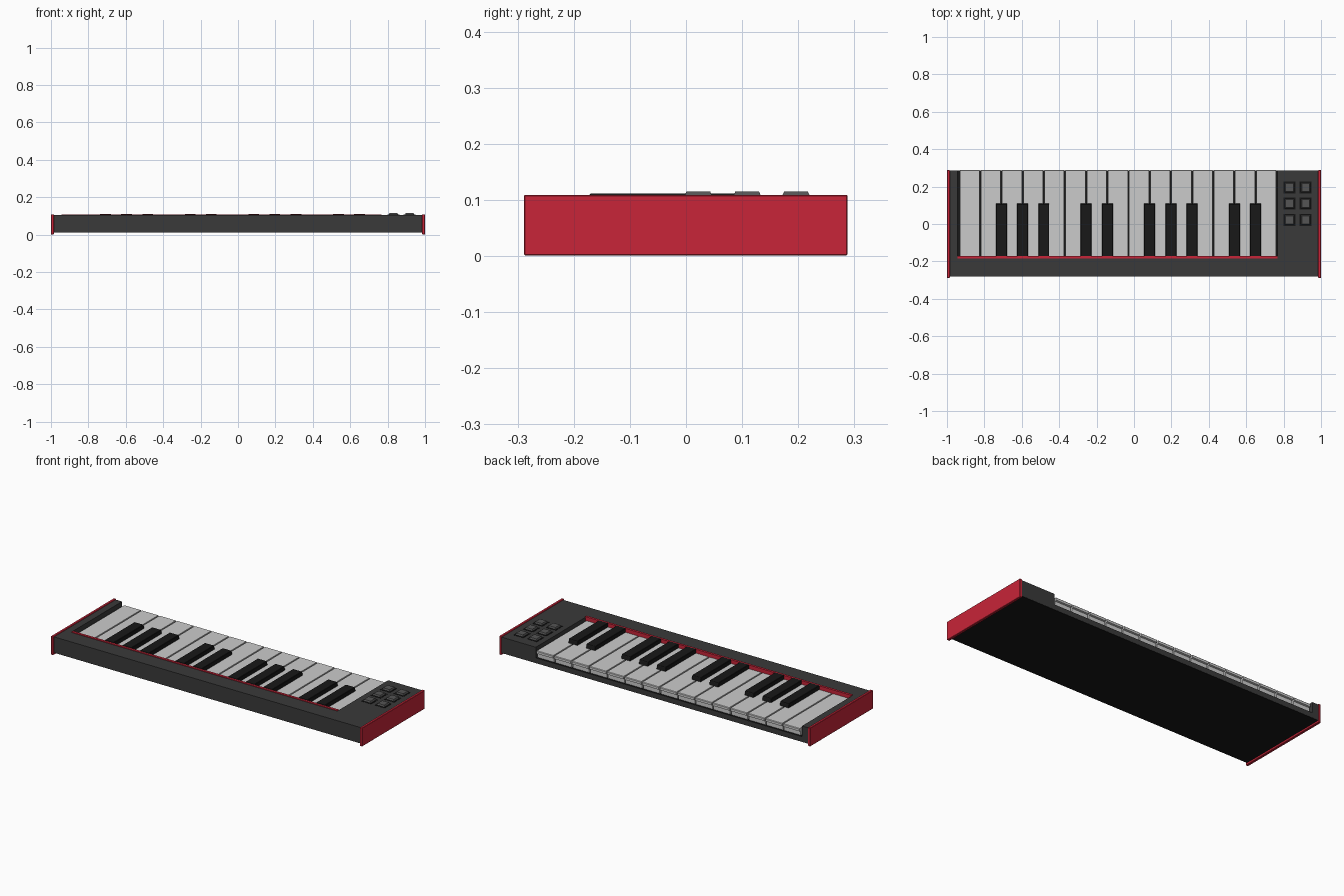
import bpy, bmesh

if "Cube" in bpy.data.objects:
    bpy.data.objects.remove(bpy.data.objects["Cube"])


def material(name, rgb):
    m = bpy.data.materials.new(name)
    m.diffuse_color = (*rgb, 1)
    m.use_nodes = True
    m.node_tree.nodes["Principled BSDF"].inputs["Base Color"].default_value = m.diffuse_color
    return m


RED = material("red", (0.58, 0.018, 0.04))
DARK = material("charcoal", (0.042, 0.042, 0.042))
BLACK = material("black", (0.009, 0.009, 0.009))
WHITE = material("key_white", (0.6, 0.6, 0.6))
PAD = material("pad_grey", (0.09, 0.09, 0.09))


def prism(name, points, axis, lo, hi, mat, bevel=0.0):
    """Extrude a 2D outline from lo to hi along x or z."""
    bm = bmesh.new()
    place = (lambda p: (lo, p[0], p[1])) if axis == 'x' else (lambda p: (p[0], p[1], lo))
    face = bm.faces.new([bm.verts.new(place(p)) for p in points])
    ext = bmesh.ops.extrude_face_region(bm, geom=[face])
    for v in ext["geom"]:
        if isinstance(v, bmesh.types.BMVert):
            v.co['xyz'.index(axis)] = hi
    bmesh.ops.recalc_face_normals(bm, faces=bm.faces)
    mesh = bpy.data.meshes.new(name)
    bm.to_mesh(mesh)
    bm.free()
    mesh.materials.append(mat)
    ob = bpy.data.objects.new(name, mesh)
    bpy.context.collection.objects.link(ob)
    if bevel:
        mod = ob.modifiers.new("bevel", 'BEVEL')
        mod.width, mod.segments = bevel, 1
    return ob


def box(name, x0, x1, y0, y1, z0, z1, mat, bevel=0.0):
    return prism(name, [(x0, y0), (x1, y0), (x1, y1), (x0, y1)], 'z', z0, z1, mat, bevel)


X0, PITCH, COUNT = -0.935, 0.1132, 15
X1 = X0 + PITCH * COUNT
KEY_BACK, KEY_FRONT = -0.172, 0.288

# Case: flat base and a U-shaped upper shell open along the +y side
box("case_base", -0.986, 0.986, -0.28, 0.284, 0.012, 0.043, BLACK)
base_skin = box("case_base_band", -0.987, 0.987, -0.281, 0.285, 0.013, 0.043, DARK)
shell = [(-0.986, -0.281), (0.986, -0.281), (0.986, 0.285), (X1 + 0.003, 0.285),
         (X1 + 0.003, -0.175), (X0 - 0.01, -0.175), (X0 - 0.01, 0.285), (-0.986, 0.285)]
prism("case_shell", shell, 'z', 0.043, 0.105, DARK)

# Red end panels
for name, s in (("left_end_panel", -1), ("right_end_panel", 1)):
    a, b = sorted((s * 0.985, s * 1.0))
    box(name, a, b, -0.289, 0.288, 0.001, 0.109, RED, 0.002)

# Red felt strip behind the keys
box("felt_strip", X0 - 0.008, X1 + 0.004, -0.184, -0.17, 0.08, 0.109, RED)

# White keys with an overhanging lip
key_side = [(KEY_BACK, 0.045), (0.278, 0.045), (0.278, 0.069), (KEY_FRONT, 0.071),
            (KEY_FRONT, 0.084), (KEY_FRONT - 0.003, 0.087), (KEY_BACK, 0.087)]
for i in range(COUNT):
    a = X0 + i * PITCH
    prism(f"white_key_{i + 1}", key_side, 'x', a + 0.004, a + PITCH - 0.004, WHITE)

# Black keys, on the joints between white keys
black_side = [(KEY_BACK, 0.08), (0.112, 0.08), (0.106, 0.108), (0.103, 0.111), (KEY_BACK, 0.111)]
for j in (2, 3, 4, 6, 7, 9, 10, 11, 13, 14):
    c = X0 + j * PITCH
    prism(f"black_key_{j}", black_side, 'x', c - 0.029, c + 0.029, BLACK, 0.002)

# Control pads: dark surround and tapered cap
for cx in (0.831, 0.918):
    for cy in (0.022, 0.109, 0.196):
        box("pad_surround", cx - 0.032, cx + 0.032, cy - 0.032, cy + 0.032, 0.1, 0.1065, BLACK)
        cap = box("pad_cap", cx - 0.028, cx + 0.028, cy - 0.028, cy + 0.028, 0.1, 0.115, PAD)
        for v in cap.data.vertices:
            if v.co.z > 0.11:
                v.co.x = cx + (v.co.x - cx) * 0.75
                v.co.y = cy + (v.co.y - cy) * 0.75
